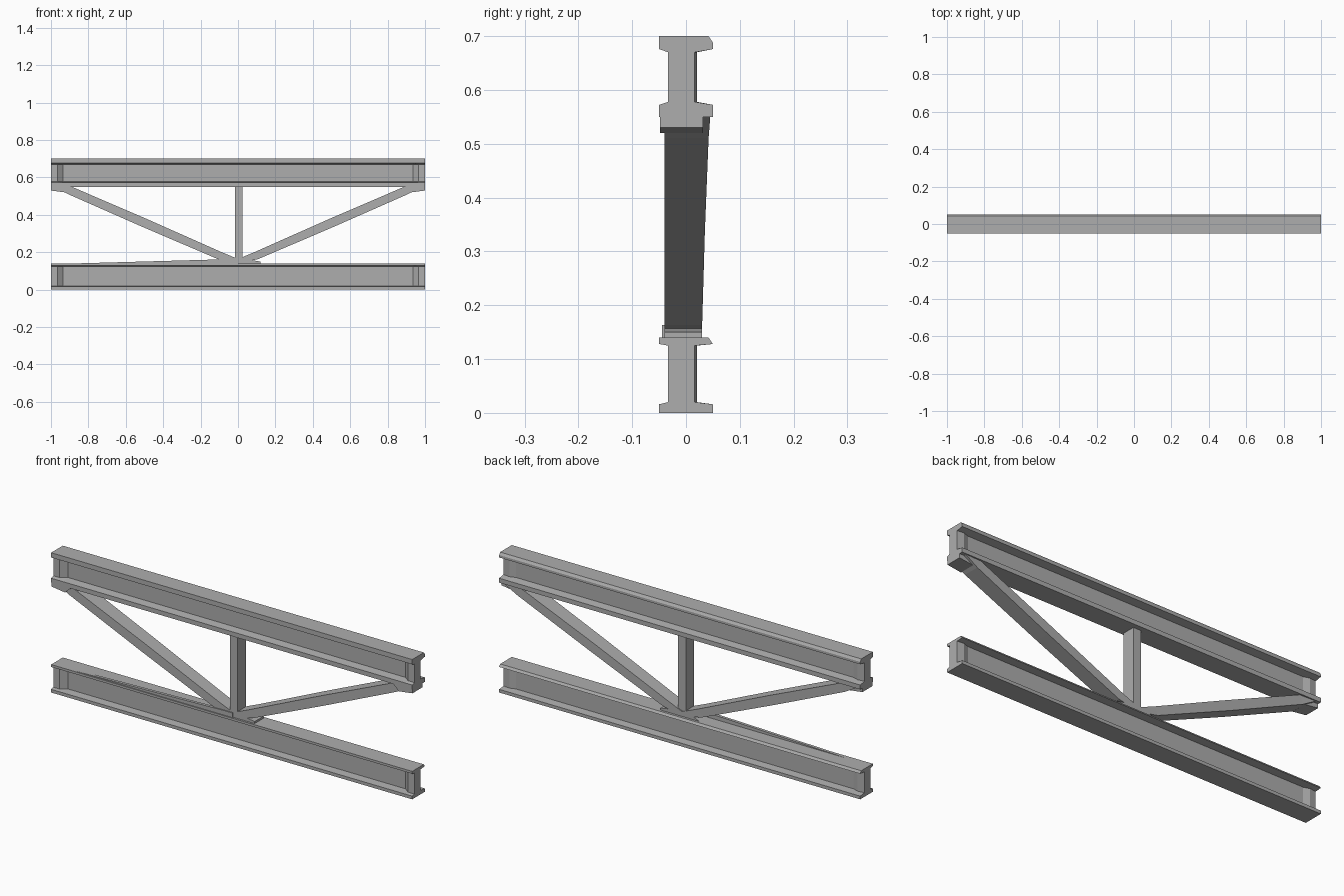
import bpy, bmesh, math

if "Cube" in bpy.data.objects:
    bpy.data.objects.remove(bpy.data.objects["Cube"])

steel = bpy.data.materials.new("grey_steel")
steel.diffuse_color = (0.42, 0.42, 0.42, 1)
steel.use_nodes = True
steel.node_tree.nodes["Principled BSDF"].inputs["Base Color"].default_value = steel.diffuse_color


def finish(name, bm):
    bmesh.ops.recalc_face_normals(bm, faces=bm.faces)
    me = bpy.data.meshes.new(name)
    bm.to_mesh(me)
    bm.free()
    me.materials.append(steel)
    ob = bpy.data.objects.new(name, me)
    bpy.context.collection.objects.link(ob)
    return ob


def loft(name, rings):
    """Skin a list of equal-length point rings and cap both ends."""
    bm = bmesh.new()
    vs = [[bm.verts.new(p) for p in r] for r in rings]
    n = len(vs[0])
    for a, b in zip(vs, vs[1:]):
        for i in range(n):
            j = (i + 1) % n
            bm.faces.new((a[i], a[j], b[j], b[i]))
    bm.faces.new(vs[0])
    bm.faces.new(vs[-1])
    return finish(name, bm)


def prism(name, outline, y0, y1):
    """Extrude an (x, z) outline from y0 to y1."""
    return loft(name, [[(x, y, z) for x, z in outline] for y in (y0, y1)])


def chord(name, z0, z1, lo, hi):
    """I-beam whose web thickens near both ends."""
    def ring(x, wf, wb):
        pts = [(-.05, z0), (.05, z0), (.05, z0 + lo * .8), (wb, z0 + lo),
               (wb, z1 - hi), (.05, z1 - hi * .8), (.05, z1 - .012), (.042, z1),
               (-.05, z1), (-.05, z1 - hi * .8), (wf, z1 - hi),
               (wf, z0 + lo), (-.05, z0 + lo * .8)]
        return [(x, y, z) for y, z in pts]
    ends = [(1, -.033, .016), (.965, -.033, .02), (.935, -.01, .01)]
    rings = [ring(-x, f, b) for x, f, b in ends]
    rings += [ring(x, f, b) for x, f, b in reversed(ends)]
    return loft(name, rings)


# Chords
chord("lower_chord", 0, .14, .02, .015)
chord("upper_chord", .55, .70, .028, .03)

# Centre post
prism("centre_post", [(-.017, .14), (.025, .14), (.025, .56), (-.017, .56)], -.04, .026)

# Diagonals and the brackets they meet at the ends of the upper chord
for s, side in ((-1, "left"), (1, "right")):
    rings = []
    for x, z, h, yb in ((.01, .155, .012, .03), (.10, .183, .021, .03),
                        (.5, .357, .024, .035), (.9, .531, .022, .042),
                        (.97, .56, .012, .045)):
        dx, dz = -h * .4, h * .92
        rings.append([(s * (x - dx), -.04, z - dz), (s * (x - dx), yb, z - dz),
                      (s * (x + dx), yb, z + dz), (s * (x + dx), -.04, z + dz)])
    loft(side + "_diagonal", rings)
    prism(side + "_bracket", [(s * 1, .53), (s * .925, .52), (s * .89, .552), (s * 1, .57)],
          -.048, .032)

# Foot under the post, with the thin sloping strip along the lower chord
prism("post_foot", [(-.1, .138), (.12, .138), (.12, .15), (.03, .165), (-.04, .165)], -.04, .03)
prism("sloping_strip", [(-.95, .138), (0, .138), (0, .163), (-.05, .163)], -.045, -.03)
